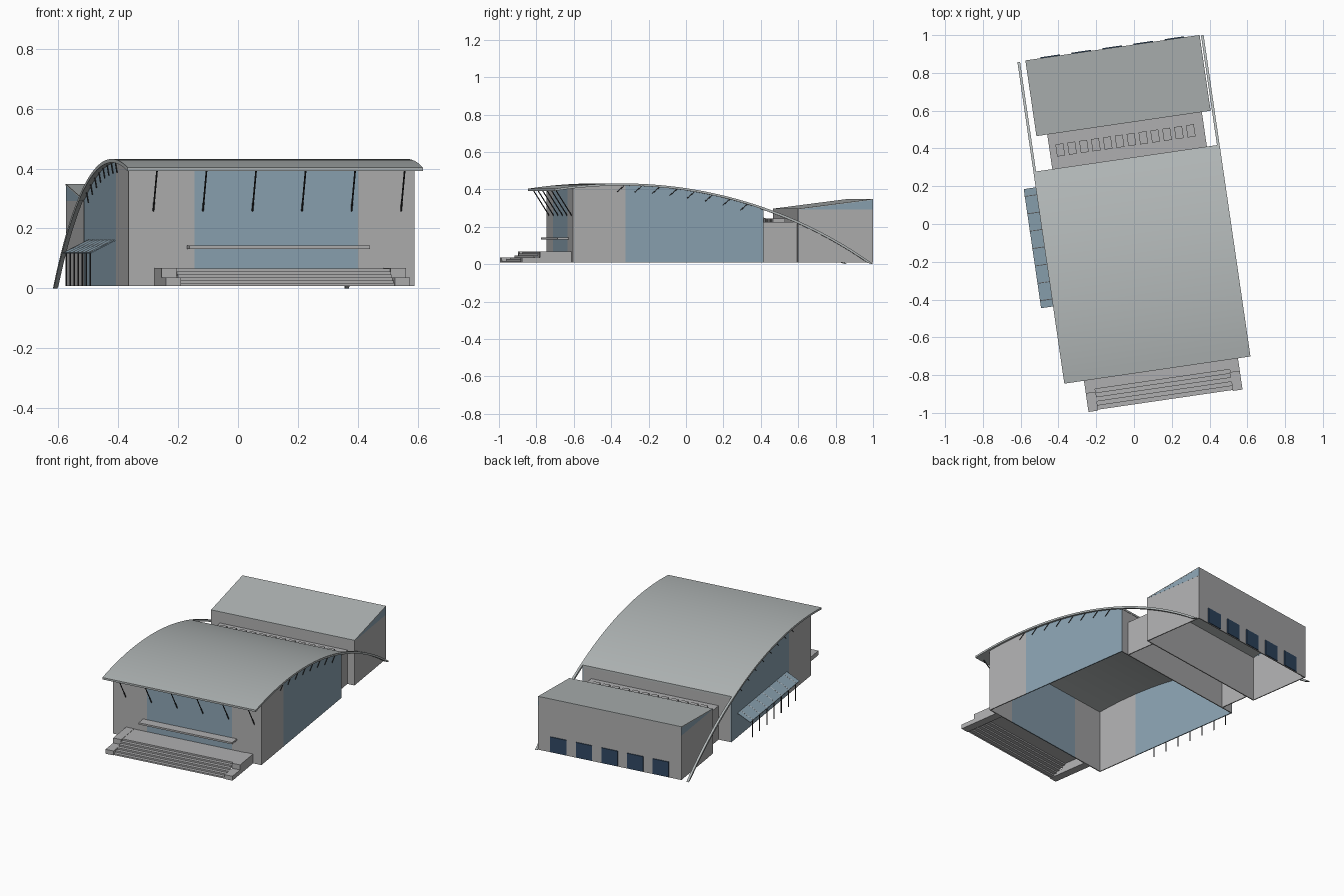
import bpy, bmesh, math
from mathutils import Matrix, Vector

cube = bpy.data.objects.get("Cube")
if cube:
    bpy.data.objects.remove(cube, do_unlink=True)

TURN = Matrix.Rotation(math.radians(8.3), 4, 'Z')  # whole building is turned on its site
BASE = 0.008


def material(name, *rgb):
    m = bpy.data.materials.new(name)
    m.use_nodes = True
    m.diffuse_color = (*rgb, 1)
    m.node_tree.nodes["Principled BSDF"].inputs["Base Color"].default_value = (*rgb, 1)
    return m


WALL = material("wall grey", 0.43, 0.43, 0.435)
ROOF = material("roof grey", 0.44, 0.47, 0.47)
GLASS = material("pale blue glass", 0.26, 0.37, 0.45)
NAVY = material("dark window blue", 0.03, 0.065, 0.125)
METAL = material("dark metal", 0.03, 0.03, 0.032)


def finish(name, bm, mat):
    bmesh.ops.recalc_face_normals(bm, faces=bm.faces)
    bm.transform(TURN)
    me = bpy.data.meshes.new(name)
    bm.to_mesh(me)
    bm.free()
    me.materials.append(mat)
    ob = bpy.data.objects.new(name, me)
    bpy.context.collection.objects.link(ob)
    return ob


def prism(name, profile, x0, x1, mat):
    """Extrude a (y, z) outline from x0 to x1."""
    bm = bmesh.new()
    face = bm.faces.new([bm.verts.new((x0, y, z)) for y, z in profile])
    ext = bmesh.ops.extrude_face_region(bm, geom=[face])["geom"]
    moved = [v for v in ext if isinstance(v, bmesh.types.BMVert)]
    bmesh.ops.translate(bm, verts=moved, vec=(x1 - x0, 0, 0))
    return finish(name, bm, mat)


def box(name, x0, x1, y0, y1, z0, z1, mat):
    return prism(name, [(y0, z0), (y1, z0), (y1, z1), (y0, z1)], x0, x1, mat)


def rod(name, a, b, r, mat):
    a, b = Vector(a), Vector(b)
    d = b - a
    bm = bmesh.new()
    place = Matrix.Translation((a + b) / 2) @ d.to_track_quat('Z', 'Y').to_matrix().to_4x4()
    bmesh.ops.create_cone(bm, cap_ends=True, segments=6, radius1=r, radius2=r,
                          depth=d.length, matrix=place)
    return finish(name, bm, mat)


# Circular arc shared by the roof, ribs and side walls
R, MID, TOP, THICK = 2.353, -0.42, 0.432, 0.012


def arc_z(y):
    return TOP - R + math.sqrt(R * R - (y - MID) ** 2)


def arc(y0, y1, drop=0.0, n=24):
    ys = [y0 + (y1 - y0) * i / n for i in range(n + 1)]
    return [(y, max(0.0, arc_z(y) - drop)) for y in ys]


def smooth(ob):
    bpy.ops.object.select_all(action='DESELECT')
    ob.select_set(True)
    bpy.context.view_layer.objects.active = ob
    bpy.ops.object.shade_smooth_by_angle(angle=math.radians(30))


# Arched roof and the two ribs that reach the ground behind it
XL, XR, FRONT, REAR = -0.487, 0.509, -0.783, 0.35
smooth(prism("arched_roof", arc(FRONT, REAR) + arc(FRONT, REAR, THICK)[::-1], XL, XR, ROOF))
for name, x in (("right_rib", XL), ("left_rib", XR - 0.014)):
    smooth(prism(name, arc(0.33, 0.937) + arc(0.33, 0.93, THICK + 0.002)[::-1], x, x + 0.014, ROOF))

# Hall walls: solid front part and glazed rear part on both sides
HL, HR, HF, HB, T = -0.469, 0.496, -0.684, 0.347, 0.006
SPLIT = -0.40
for side, x in (("right", HL), ("left", HR - T)):
    for part, y0, y1, mat in (("wall", HF, SPLIT, WALL), ("glazing", SPLIT, HB, GLASS)):
        prism(f"{side}_side_{part}", [(y0, BASE)] + arc(y0, y1, THICK) + [(y1, BASE)], x, x + T, mat)

# Front wall with central glazing, and the hall's rear wall
ztop = arc_z(HF) - THICK
GL, GR = -0.246, 0.304
for name, x0, x1, mat in (("front_wall_right", HL, GL, WALL), ("front_glazing", GL, GR, GLASS),
                          ("front_wall_left", GR, HR, WALL)):
    box(name, x0, x1, HF, HF + T, BASE, ztop, mat)
box("hall_rear_wall", HL + T, HR - T, HB - T, HB, BASE, arc_z(HB) - THICK, WALL)

# Slanted struts under the front eave
for i in range(6):
    x = -0.385 + i * 0.167
    rod("front_strut", (x, HF + 0.004, 0.255), (x, FRONT + 0.012, 0.399), 0.003, METAL)

# Short braces along the side eaves
for x in (HL - 0.004, HR + 0.004):
    for i in range(8):
        y = -0.445 + i * 0.095
        rod("side_brace", (x, y, arc_z(y + 0.038) - 0.045),
            (x, y + 0.038, arc_z(y + 0.038) - THICK), 0.0022, METAL)

# Entrance ledge
box("entrance_ledge", -0.272, 0.336, -0.743, HF, 0.132, 0.143, WALL)

# Entrance stairs as a folded slab leading to a landing
SF, LAND, COUNT = -0.945, 0.066, 6
rise, tread = (LAND - BASE) / COUNT, 0.022
upper = [(SF, BASE)]
for i in range(COUNT):
    y, z = SF + i * tread, BASE + (i + 1) * rise
    upper += [(y, z), (y + tread, z)]
upper[-1] = (HF, LAND)
lower = [(y + 0.005, max(BASE, z - 0.005)) for y, z in upper[1:-1]] + [(HF, LAND - 0.005)]
prism("entrance_stairs", upper + lower[::-1], -0.331, 0.390, WALL)
cheek = [(-0.95, BASE), (HF, BASE), (HF, 0.068), (-0.852, 0.068), (-0.852, 0.036), (-0.95, 0.036)]
for name, x in (("right_stair_cheek", -0.382), ("left_stair_cheek", 0.390)):
    prism(name, cheek, x, x + 0.052, WALL)

# Sloping glass side canopy with rafters and posts
OUT, CF, CB = -0.551, -0.37, 0.267
canopy = box("side_canopy_glass", OUT, HL, CF, CB, 0, 0.004, GLASS)
slope = (0.16 - 0.118) / (HL - OUT)
inverse = TURN.inverted()
for v in canopy.data.vertices:
    v.co.z += 0.116 + slope * ((inverse @ v.co).x - OUT)
for i in range(7):
    y = CF + 0.04 + i * 0.093
    rod("canopy_rafter", (OUT, y, 0.119), (HL, y, 0.161), 0.0025, WALL)
    rod("canopy_post", (OUT + 0.005, y, BASE), (OUT + 0.005, y, 0.118), 0.003, METAL)

# Low connecting block with a row of rooflights
BF, BB, BL, BR = 0.535, 0.94, -0.443, 0.487
CL, CR, CZ = -0.386, 0.441, 0.225
box("connector_roof", CL, CR, HB, BF, CZ - T, CZ, WALL)
for name, x in (("connector_right_wall", CL), ("connector_left_wall", CR - T)):
    box(name, x, x + T, HB, BF, BASE, CZ - T, WALL)
for i in range(12):
    x = -0.33 + i * 0.0635
    box("rooflight", x - 0.021, x + 0.021, 0.412, 0.477, CZ, CZ + 0.02, WALL)

# Rear block: walls, wedge clerestories and sloping roof
LOW, HIGH = 0.292, 0.344
box("rear_block_front_wall", BL, BR, BF, BF + T, BASE, LOW, WALL)
box("rear_block_back_wall", BL, BR, BB - T, BB, BASE, HIGH, WALL)
for side, x in (("right", BL), ("left", BR - T)):
    box(f"rear_block_{side}_wall", x, x + T, BF + T, BB - T, BASE, LOW, WALL)
    prism(f"rear_block_{side}_clerestory", [(BF, LOW), (BB, LOW), (BB, HIGH)], x - 0.0005, x + T + 0.0005, GLASS)
prism("rear_block_roof", [(BF, LOW), (BB, HIGH), (BB, HIGH + 0.005), (BF, LOW + 0.005)],
      BL - 0.001, BR + 0.001, ROOF)

# Five dark windows on the back wall
for i in range(5):
    x = (BL + BR) / 2 + (i - 2) * 0.166
    box("back_window", x - 0.052, x + 0.052, BB - 0.001, BB + 0.005, BASE + 0.003, 0.108, NAVY)
